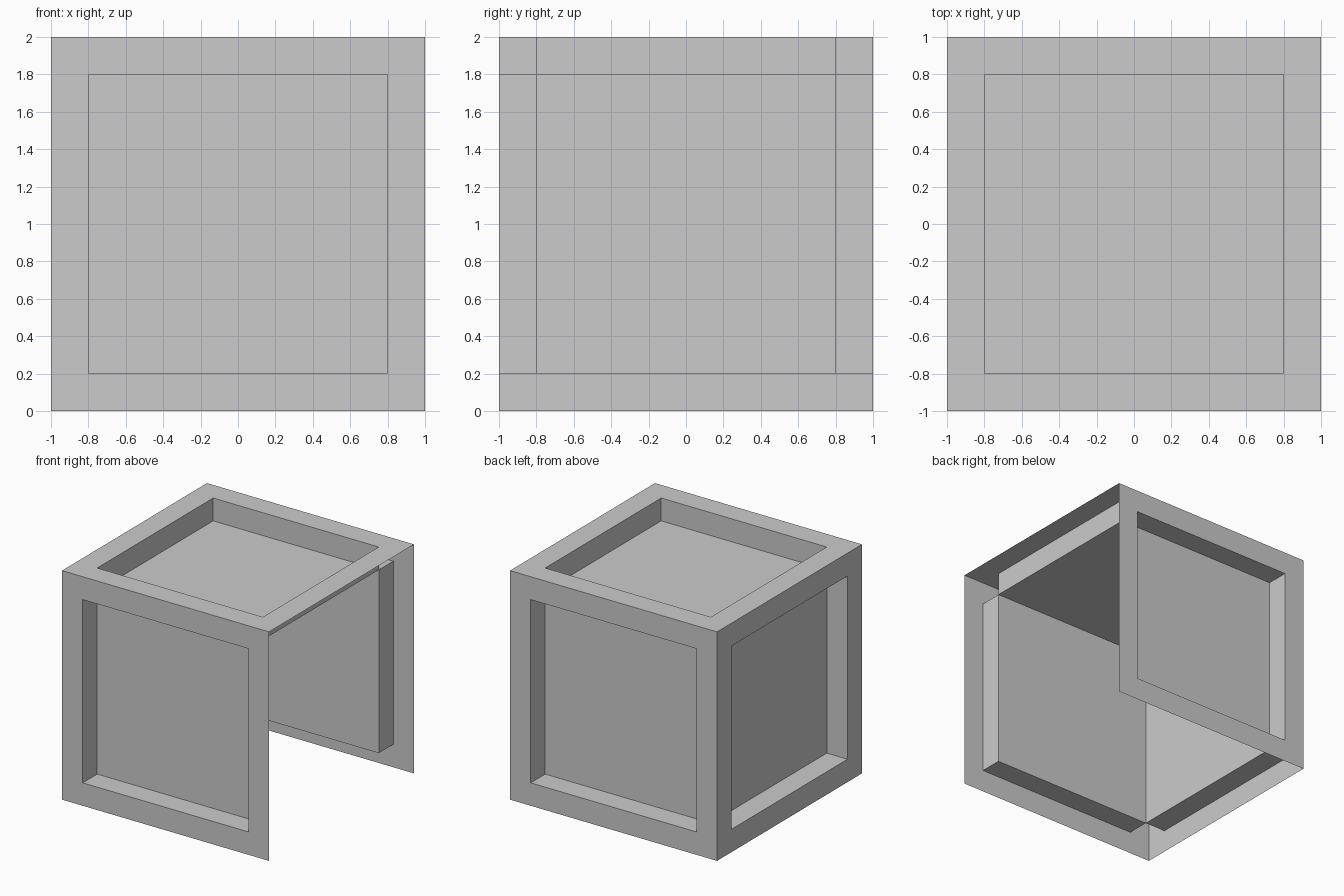
import bpy, bmesh
from mathutils import Matrix

if "Cube" in bpy.data.objects:
    bpy.data.objects.remove(bpy.data.objects["Cube"])

SIZE, BORDER, DEPTH = 2.0, 0.2, 0.2

# Open cube shell: right side and underside are left out
bm = bmesh.new()
bmesh.ops.create_cube(bm, size=SIZE, matrix=Matrix.Translation((0, 0, SIZE / 2)))
bm.normal_update()
open_sides = [f for f in bm.faces if f.normal.x > 0.9 or f.normal.z < -0.9]
bmesh.ops.delete(bm, geom=open_sides, context='FACES_ONLY')

# Flat frame border with a panel pushed inward on every remaining side
bmesh.ops.inset_individual(bm, faces=bm.faces[:], thickness=BORDER, use_even_offset=True)
bm.normal_update()
panels = [f for f in bm.faces if f.calc_area() > 2]
for panel in panels:
    inward = -panel.normal.copy() * DEPTH
    new = bmesh.ops.extrude_discrete_faces(bm, faces=[panel])["faces"][0]
    bmesh.ops.translate(bm, verts=new.verts[:], vec=inward)

mesh = bpy.data.meshes.new("open_crate_shell")
bm.normal_update()
bm.to_mesh(mesh)
bm.free()
crate = bpy.data.objects.new("open_crate_shell", mesh)
bpy.context.collection.objects.link(crate)
